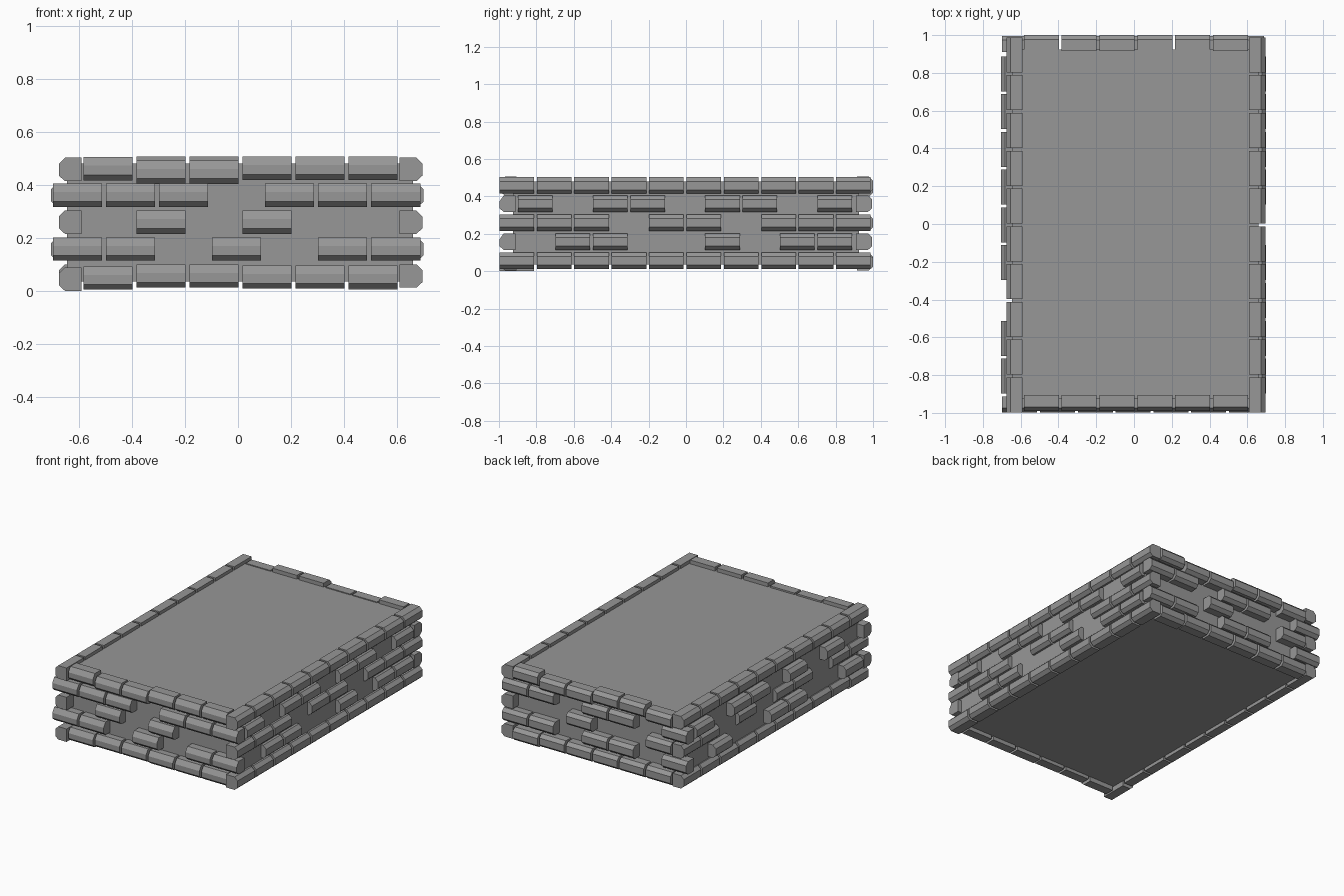
import bpy, bmesh
from mathutils import Vector

cube = bpy.data.objects.get("Cube")
if cube:
    bpy.data.objects.remove(cube)

stone = bpy.data.materials.new("grey stone")
stone.use_nodes = True
GREY = (0.31, 0.31, 0.31, 1)
stone.diffuse_color = GREY
stone.node_tree.nodes["Principled BSDF"].inputs["Base Color"].default_value = GREY

LENGTH, DEPTH, HEIGHT = 0.185, 0.085, 0.088


def finish(bm, name):
    bmesh.ops.recalc_face_normals(bm, faces=bm.faces)
    mesh = bpy.data.meshes.new(name)
    bm.to_mesh(mesh)
    bm.free()
    mesh.materials.append(stone)
    bpy.context.collection.objects.link(bpy.data.objects.new(name, mesh))


def add_brick(bm, out, along, outer, z, top_cut):
    """Six-sided profile, chamfered on its outer edges, swept along the wall."""
    c = 0.022
    profile = [(-DEPTH, 0), (-c, 0), (0, 0.02), (0, HEIGHT - top_cut),
               (-c, HEIGHT), (-DEPTH, HEIGHT)]
    side = Vector((-out.y, out.x, 0))
    rings = []
    for end in (-LENGTH / 2, LENGTH / 2):
        rings.append([bm.verts.new(out * (outer + d) + side * end + along + Vector((0, 0, z + h)))
                      for d, h in profile])
    for ring in rings:
        bm.faces.new(ring)
    n = len(profile)
    for i in range(n):
        j = (i + 1) % n
        bm.faces.new((rings[0][i], rings[0][j], rings[1][j], rings[1][i]))


def wall(name, out, rows, outer, top_cut, lift):
    """rows: slot centres per course; outer: face distance on odd and even courses."""
    bm = bmesh.new()
    axis = Vector((abs(out.y), abs(out.x), 0))
    for course, centres in enumerate(rows):
        for slot, centre in enumerate(centres):
            z = 0.012 + 0.1015 * course + lift.get((course, slot), 0)
            add_brick(bm, out, axis * centre, outer[course % 2], z, top_cut)
    finish(bm, name)


def slots(start, picks):
    return [start + 0.2 * i for i in picks]


# Solid core
bm = bmesh.new()
bmesh.ops.create_cube(bm, size=1)
for v in bm.verts:
    v.co = Vector((0.0075 + v.co.x * 1.305, v.co.y * 1.85, 0.2575 + v.co.z * 0.445))
finish(bm, "core_block")

# End walls: full courses at top and bottom, broken courses between
end, wide = -0.49, -0.605
wall("front_bricks", Vector((0, -1, 0)),
     [slots(end, range(6)), slots(wide, [0, 1, 3, 5, 6]), slots(end, [1, 3]),
      slots(wide, [0, 1, 2, 4, 5, 6]), slots(end, range(6))],
     (0.99, 0.997), 0.032,
     {(0, 0): -0.008, (0, 3): -0.004, (0, 4): -0.004, (0, 5): -0.004,
      (4, 0): -0.001, (4, 1): -0.015, (4, 2): -0.015})
wall("back_bricks", Vector((0, 1, 0)),
     [slots(end, range(6)), slots(wide, [0, 2, 3, 5, 6]), slots(end, [0, 3]),
      slots(wide, [0, 2, 3, 5, 6]), slots(end, range(6))],
     (1.0, 0.995), 0.022,
     {(0, 5): -0.008, (4, 0): -0.02, (4, 3): -0.02, (4, 4): -0.02})

# Long walls
long, inset = -0.905, -0.805
wall("right_bricks", Vector((1, 0, 0)),
     [slots(long, range(10)), slots(inset, [1, 2, 5, 7, 8]),
      slots(long, [0, 1, 2, 4, 5, 7, 8, 9]), slots(inset, [0, 2, 3, 5, 6, 8]),
      slots(long, range(10))],
     (0.695, 0.7), 0.022, {(4, i): -0.004 for i in range(10)})
wall("left_bricks", Vector((-1, 0, 0)),
     [slots(long, range(10)), slots(inset, [0, 3, 4, 7]),
      slots(long, [0, 1, 3, 4, 6, 8, 9]), slots(inset, [1, 3, 5, 6, 8]),
      slots(long, range(10))],
     (0.675, 0.705), 0.022,
     {(0, 0): -0.012, **{(4, i): -0.004 for i in range(10)}})
